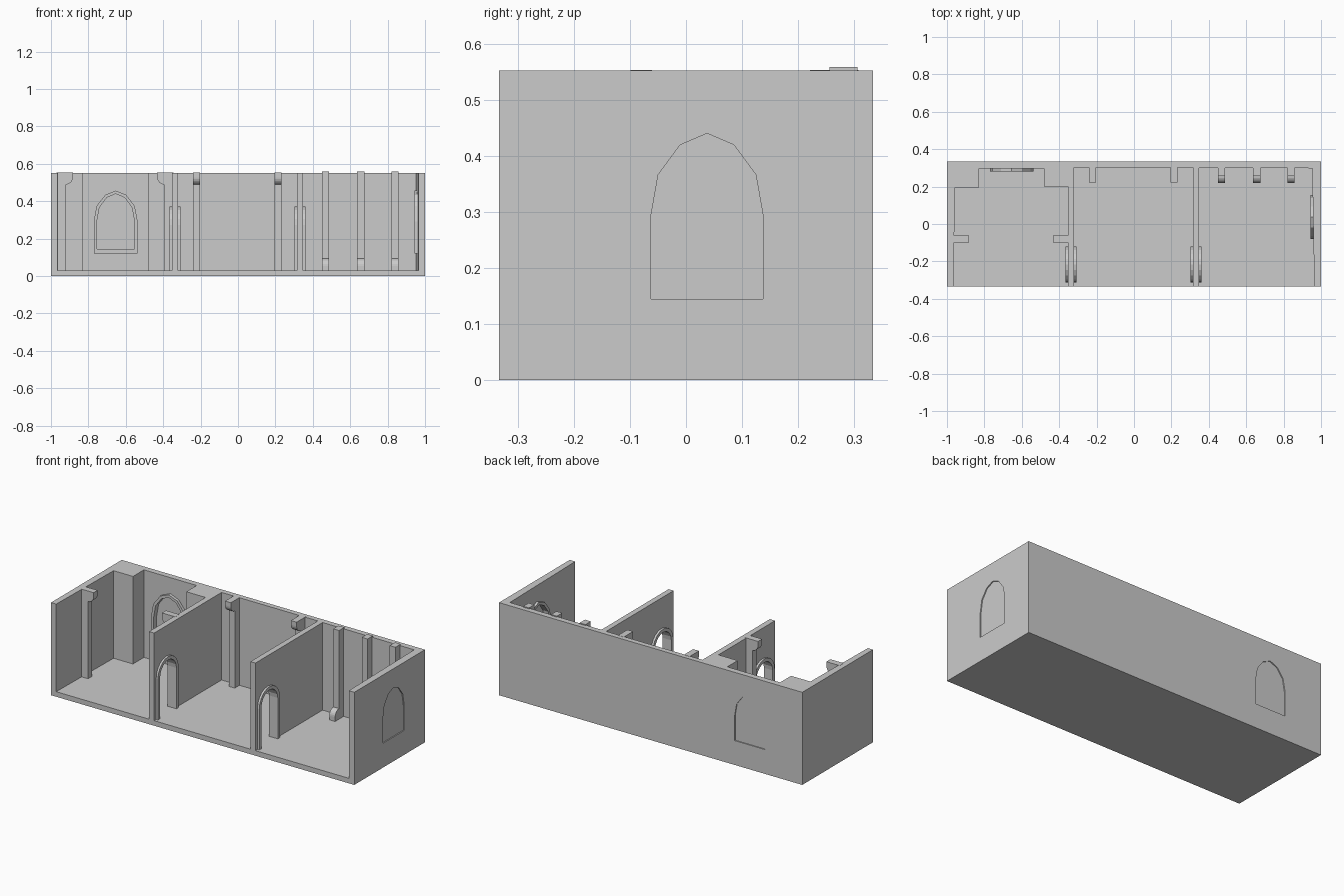
import bpy, bmesh, math
from mathutils import Vector

if "Cube" in bpy.data.objects:
    bpy.data.objects.remove(bpy.data.objects["Cube"])

FLOOR, TOP = 0.03, 0.552


def finish(name, bm):
    bmesh.ops.recalc_face_normals(bm, faces=bm.faces)
    me = bpy.data.meshes.new(name)
    bm.to_mesh(me)
    bm.free()
    ob = bpy.data.objects.new(name, me)
    bpy.context.collection.objects.link(ob)
    return ob


def extrude(bm, vec):
    r = bmesh.ops.extrude_face_region(bm, geom=bm.faces[:])
    bmesh.ops.translate(bm, vec=vec,
                        verts=[g for g in r["geom"] if isinstance(g, bmesh.types.BMVert)])


def prism(name, pts, vec):
    bm = bmesh.new()
    bm.faces.new([bm.verts.new(p) for p in pts])
    extrude(bm, Vector(vec))
    return finish(name, bm)


def band(name, outer, inner, vec, closed):
    """Flat strip between two outlines, thickened along vec."""
    bm = bmesh.new()
    a = [bm.verts.new(p) for p in outer]
    b = [bm.verts.new(p) for p in inner]
    n = len(a)
    for i in range(n if closed else n - 1):
        j = (i + 1) % n
        bm.faces.new((a[i], a[j], b[j], b[i]))
    extrude(bm, Vector(vec))
    return finish(name, bm)


def cut(target, cutter):
    m = target.modifiers.new("opening", "BOOLEAN")
    m.operation, m.solver, m.object = "DIFFERENCE", "EXACT", cutter
    cutter.hide_render = True
    cutter.hide_set(True)


# Floor slab
prism("floor", [(-1, -.333, 0), (1, -.333, 0), (1, .333, 0), (-1, .333, 0)], (0, 0, FLOOR))

# Comb-shaped wall plan: outer walls, two partitions and corner blocks
plan = [(1, -.333), (1, .333), (-1, .333), (-1, -.333), (-.966, -.333), (-.957, .195),
        (-.829, .195), (-.829, .298), (-.481, .298), (-.481, .2), (-.354, .2), (-.354, -.333),
        (-.32, -.333), (-.32, .302), (.315, .302), (.315, -.333), (.348, -.333), (.348, .3),
        (.953, .298), (.964, -.333)]
walls = prism("walls", [(x, y, FLOOR) for x, y in plan], (0, 0, TOP - FLOOR))


# Pointed windows: opening, inner frame and pane
def gothic(w, z0, spring, top):
    h = top - spring
    right = [(w, z0), (w, spring), (w * .87, spring + h * .5), (w * .48, spring + h * .86)]
    return right + [(0, top)] + [(-u, z) for u, z in reversed(right)]


HOLE = gothic(.1, .145, .293, .44)
RIM = gothic(.117, .12, .293, .457)


def window(name, place, inward, face_depth):
    """place(u, z, d): point at depth d inward from the outer wall face."""
    loop = lambda prof, d: [place(u, z, d) for u, z in prof]
    push = lambda d: Vector(inward) * d
    cut(walls, prism(name + "_cutter", loop(HOLE, -.02), push(.1)))
    band(name + "_frame", loop(RIM, face_depth - .005), loop(HOLE, face_depth - .005),
         push(.02), True)
    prism(name + "_pane", loop(HOLE, .006), push(.016))


window("right_window", lambda u, z, d: (1 - d, .0375 + u, z), (-1, 0, 0), .042)
window("back_window", lambda u, z, d: (-.654 + u, .333 - d, z), (0, -1, 0), .037)


# Round-arched doorways in the partitions
def arch(r, x, z0, n=10):
    cy, spring = -.217, .274
    pts = [(x, cy + r * math.cos(math.pi * i / n), spring + r * math.sin(math.pi * i / n))
           for i in range(n + 1)]
    return [(x, cy + r, z0)] + pts + [(x, cy - r, z0)]


for side, x in (("left", -.337), ("right", .3315)):
    cut(walls, prism(side + "_door_cutter", arch(.086, x - .06, FLOOR - .01), (.12, 0, 0)))
    band(side + "_door_frame", arch(.097, x - .029, FLOOR), arch(.077, x - .029, FLOOR),
         (.058, 0, 0), False)


# Pilasters with a rounded corbel at the top, or turned over as a rounded foot
def pilaster(name, x, y, direction, top=.553, foot=False, width=.038):
    d = Vector(direction)
    side = Vector((-d.y, d.x, 0))
    arc = [(.04 + .037 * math.sin(a), top - .025 - .038 * math.cos(a))
           for a in (math.pi / 2 * i / 6 for i in range(7))]
    prof = [(-.01, FLOOR), (.04, FLOOR)] + arc + [(.077, top), (-.01, top)]
    if foot:
        prof = [(p, FLOOR + top - z) for p, z in prof]
    base = Vector((x, y, 0)) - side * width / 2
    prism(name, [base + d * p + Vector((0, 0, z)) for p, z in prof], side * width)


pilaster("left_wall_pilaster", -.96, -.08, (1, 0, 0))
pilaster("partition_pilaster", -.355, -.08, (-1, 0, 0))
for i, x in enumerate((-.221, .213)):
    pilaster(f"middle_pilaster_{i + 1}", x, .298, (0, -1, 0))
for i, x in enumerate((.468, .656, .84)):
    pilaster(f"footed_pilaster_{i + 1}", x, .296, (0, -1, 0), top=.558, foot=True)
